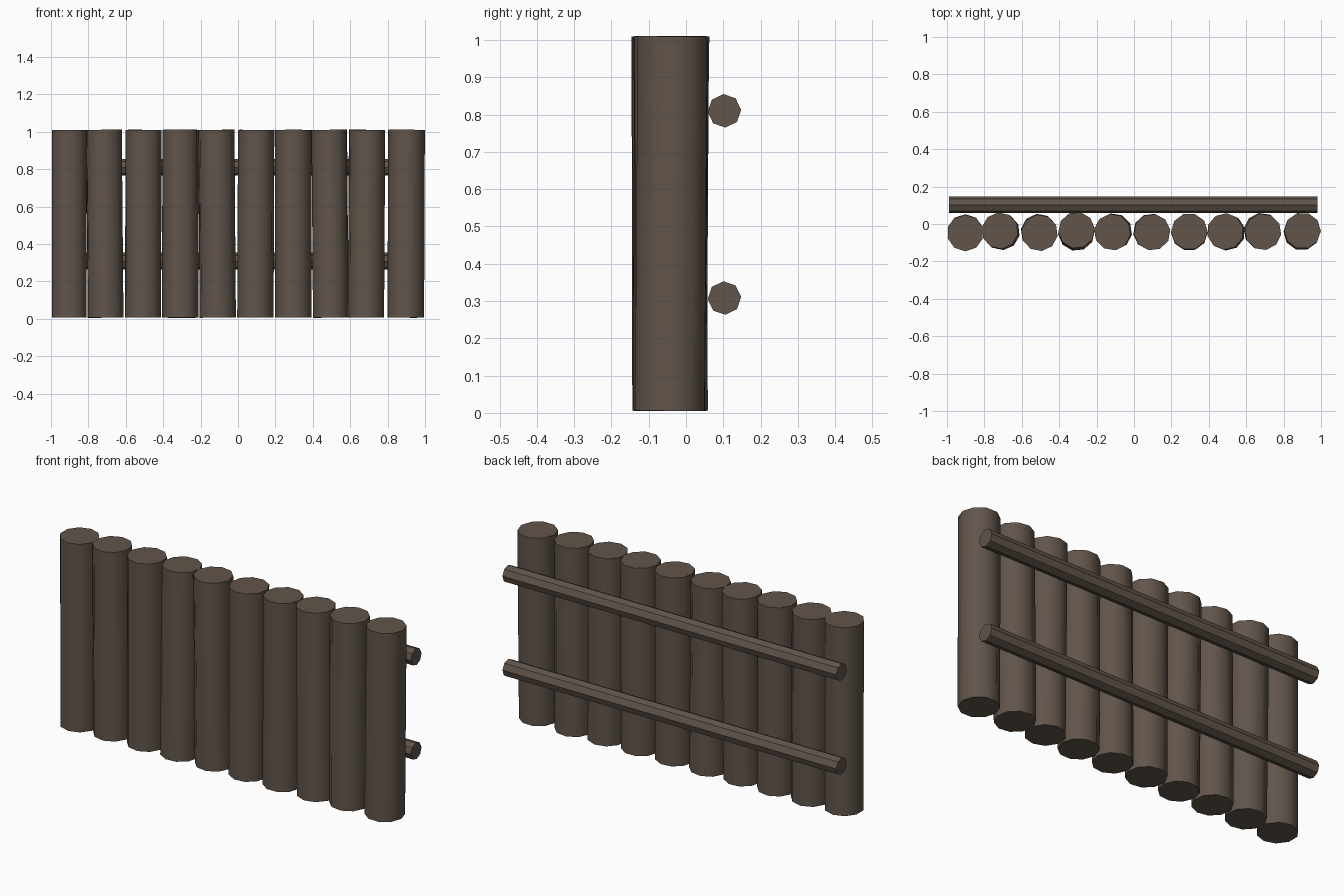
import bpy, math
from mathutils import Vector

cube = bpy.data.objects.get("Cube")
if cube:
    bpy.data.objects.remove(cube, do_unlink=True)

wood = bpy.data.materials.new("dark_wood")
wood.use_nodes = True
colour = (0.12, 0.09, 0.07, 1)
wood.diffuse_color = colour
bsdf = wood.node_tree.nodes["Principled BSDF"]
bsdf.inputs["Base Color"].default_value = colour
bsdf.inputs["Roughness"].default_value = 0.9


def pole(name, start, end, radius, sides, spin, smooth):
    """A round log running from start to end."""
    start, end = Vector(start), Vector(end)
    axis = end - start
    bpy.ops.mesh.primitive_cylinder_add(vertices=sides, radius=radius, depth=axis.length)
    obj = bpy.context.object
    obj.name = name
    obj.data.materials.append(wood)
    obj.rotation_mode = 'QUATERNION'
    obj.rotation_quaternion = axis.to_track_quat('Z', 'Y')
    obj.location = (start + end) / 2
    for v in obj.data.vertices:
        x, y = v.co.x, v.co.y
        v.co.x = x * math.cos(spin) - y * math.sin(spin)
        v.co.y = x * math.sin(spin) + y * math.cos(spin)
    if smooth:
        bpy.ops.object.shade_smooth_by_angle(angle=math.radians(50))


# Upright logs, each leaning a little: (top x, top y, bottom x, bottom y)
logs = [
    (-0.902, -0.048, -0.902, -0.046), (-0.717, -0.036, -0.708, -0.042),
    (-0.505, -0.047, -0.508, -0.043), (-0.307, -0.033, -0.308, -0.046),
    (-0.116, -0.043, -0.108, -0.041), (0.097, -0.044, 0.093, -0.042),
    (0.296, -0.040, 0.296, -0.045), (0.488, -0.040, 0.496, -0.044),
    (0.690, -0.042, 0.684, -0.038), (0.901, -0.036, 0.897, -0.043),
]
for i, (tx, ty, bx, by) in enumerate(logs):
    pole(f"upright_log_{i + 1}", (bx, by, 0.006), (tx, ty, 1.01), 0.098, 10, 0.37 * i, True)

# Two cross rails along the back
for name, z in (("lower_rail", 0.308), ("upper_rail", 0.81)):
    pole(name, (-0.99, 0.103, z), (0.98, 0.103, z), 0.045, 8, 0.06, False)
